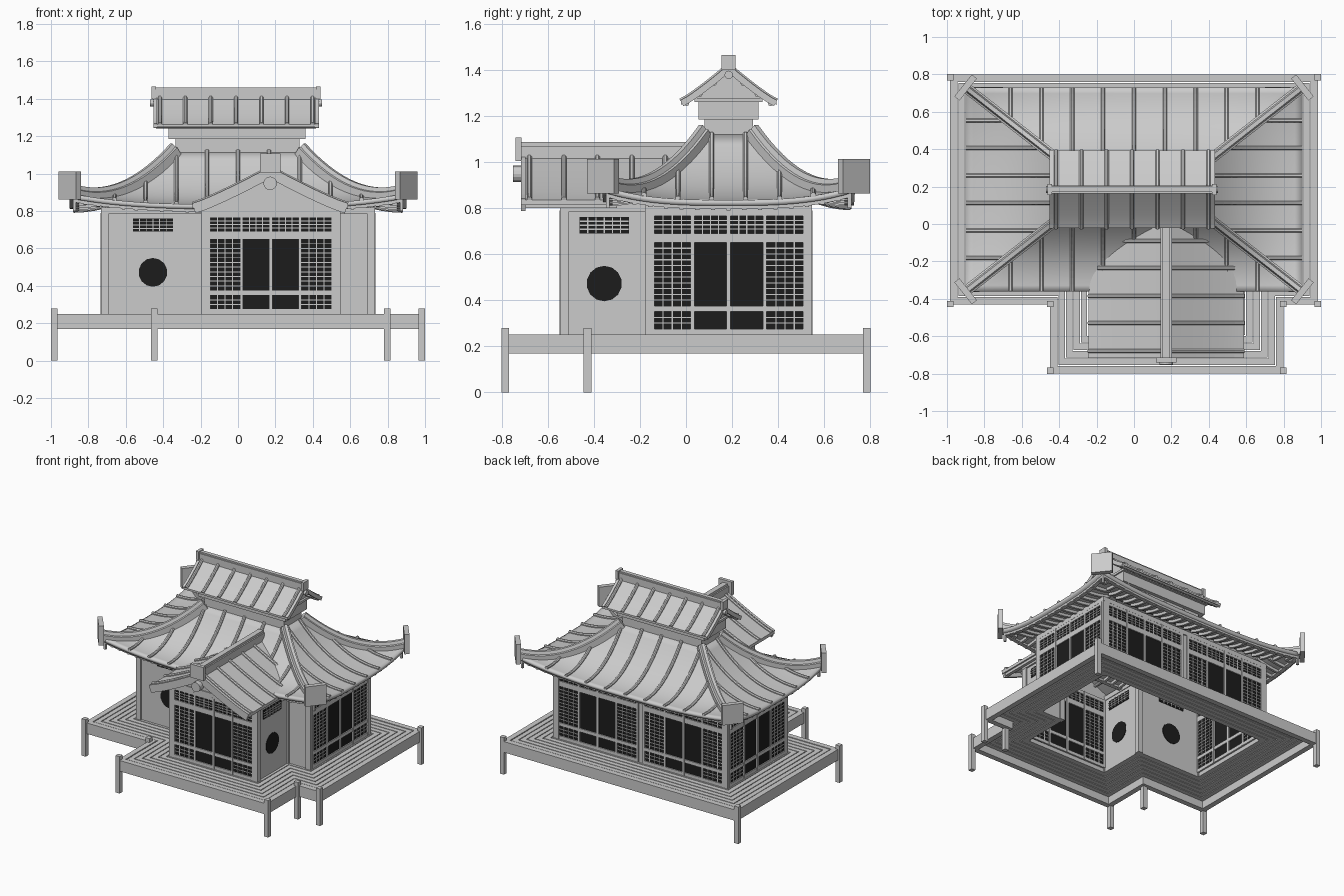
import bpy, bmesh, math
from mathutils import Vector, Matrix

if "Cube" in bpy.data.objects:
    bpy.data.objects.remove(bpy.data.objects["Cube"])

dark = bpy.data.materials.new("dark_pane")
dark.diffuse_color = (0.012, 0.012, 0.012, 1)
dark.use_nodes = True
dark.node_tree.nodes["Principled BSDF"].inputs["Base Color"].default_value = dark.diffuse_color


def finish(bm, name, mat=None, smooth=None, matrix=None):
    bmesh.ops.recalc_face_normals(bm, faces=bm.faces)
    me = bpy.data.meshes.new(name)
    if smooth:
        for f in bm.faces:
            f.smooth = True
    bm.to_mesh(me)
    bm.free()
    if smooth:
        me.set_sharp_from_angle(angle=math.radians(smooth))
    if mat:
        me.materials.append(mat)
    ob = bpy.data.objects.new(name, me)
    bpy.context.collection.objects.link(ob)
    if matrix:
        ob.matrix_world = matrix
    return ob


def box(bm, x0, x1, y0, y1, z0, z1):
    m = Matrix.Translation(((x0+x1)/2, (y0+y1)/2, (z0+z1)/2)) @ Matrix.Diagonal((x1-x0, y1-y0, z1-z0, 1))
    bmesh.ops.create_cube(bm, size=1, matrix=m)


def cyl_y(bm, x, y0, y1, z, r, n=12):
    m = Matrix.Translation((x, (y0+y1)/2, z)) @ Matrix.Rotation(math.pi/2, 4, 'X')
    bmesh.ops.create_cone(bm, cap_ends=True, segments=n, radius1=r, radius2=r, depth=y1-y0, matrix=m)


def loft(bm, loops):
    rows = [[bm.verts.new(p) for p in l] for l in loops]
    n = len(rows[0])
    for a, b in zip(rows, rows[1:]):
        for i in range(n):
            bm.faces.new((a[i], a[(i+1) % n], b[(i+1) % n], b[i]))
    bm.faces.new(rows[0])
    bm.faces.new(rows[-1])


def sweep(bm, path, section):
    """Sweep a (sideways, up) section along a path."""
    path = [Vector(p) for p in path]
    d = path[-1] - path[0]
    side = Vector((-d.y, d.x, 0)).normalized()
    loops = []
    for i, p in enumerate(path):
        t = path[min(i+1, len(path)-1)] - path[max(i-1, 0)]
        up = side.cross(t).normalized()
        if up.z < 0:
            up = -up
        loops.append([p + side*u + up*v for u, v in section])
    loft(bm, loops)


def rect(w, v0, v1):
    return [(-w/2, v0), (w/2, v0), (w/2, v1), (-w/2, v1)]


ROLL = [(-.011, -.005), (.011, -.005), (.011, .007), (.005, .014), (-.005, .014), (-.011, .007)]

# ---- deck, walls share one L-shaped outline
OUT = [(-.985, -.43), (-.45, -.43), (-.45, -.8), (.8, -.8), (.8, -.43), (.985, -.43), (.985, .8), (-.985, .8)]


def inset(d):
    res = []
    for i, p in enumerate(OUT):
        p, a, b = Vector(p), Vector(OUT[i-1]), Vector(OUT[(i+1) % len(OUT)])
        e, f = (p-a).normalized(), (b-p).normalized()
        res.append(p + d*Vector((-e.y-f.y, e.x+f.x)))
    return res


def ring(bm, d0, d1, z0, z1):
    loops = [[bm.verts.new((p.x, p.y, z)) for p in inset(d)] for d, z in ((d0, z0), (d0, z1), (d1, z1), (d1, z0))]
    n = len(OUT)
    for k in range(4):
        a, b = loops[k], loops[(k+1) % 4]
        for i in range(n):
            bm.faces.new((a[i], a[(i+1) % n], b[(i+1) % n], b[i]))


bm = bmesh.new()
ring(bm, 0, .04, .168, .25)
finish(bm, "deck_rim")
bm = bmesh.new()
for k in range(6):
    ring(bm, .046 + k*.04, .08 + k*.04, .22, .248)
finish(bm, "deck_planks")
bm = bmesh.new()
for p in inset(.002):
    y = max(-.785, min(.785, p.y))
    box(bm, p.x-.017, p.x+.017, y-.017, y+.017, 0, .28)
finish(bm, "deck_posts")

bm = bmesh.new()
ring(bm, .265, .285, .22, .82)
finish(bm, "walls")
bm = bmesh.new()
ring(bm, .252, .29, .785, .82)
finish(bm, "wall_top_beam")
bm = bmesh.new()
for p in inset(.273):
    box(bm, p.x-.02, p.x+.02, p.y-.02, p.y+.02, .22, .81)
box(bm, -.02, .02, .505, .54, .22, .81)
finish(bm, "wall_posts")

# ---- lattice door panels, round windows and vents (local x along wall, y depth)


def lattice(bm, x0, x1, z0, z1, cols, rows):
    for i in range(1, cols):
        x = x0 + (x1-x0)*i/cols
        box(bm, x-.0025, x+.0025, -.019, .019, z0, z1)
    for i in range(1, rows):
        z = z0 + (z1-z0)*i/rows
        box(bm, x0, x1, -.018, .018, z-.0025, z+.0025)


def place(x, y, deg):
    return Matrix.Translation((x, y, 0)) @ Matrix.Rotation(math.radians(deg), 4, 'Z')


def door_panel(name, m):
    bm = bmesh.new()
    box(bm, -.33, .33, -.014, .014, .25, .78)
    finish(bm, name + "_panes", dark, matrix=m)
    bm = bmesh.new()
    for x, w in ((0, .018), (-.157, .016), (.157, .016), (-.333, .02), (.333, .02)):
        box(bm, x-w/2, x+w/2, -.024, .024, .25, .79)
    for z0, z1 in ((.25, .275), (.35, .375), (.65, .69), (.765, .79)):
        box(bm, -.333, .333, -.022, .022, z0, z1)
    for s in (-1, 1):
        a, b = sorted((s*.165, s*.325))
        lattice(bm, a, b, .375, .65, 4, 11)
        lattice(bm, a, b, .275, .35, 4, 3)
        lattice(bm, a, b, .69, .765, 4, 4)
        a, b = sorted((s*.009, s*.149))
        lattice(bm, a, b, .69, .765, 4, 4)
    finish(bm, name + "_frame", matrix=m)


def round_window(name, m):
    bm = bmesh.new()
    cyl_y(bm, 0, -.014, .014, .472, .077, 14)
    box(bm, -.107, .107, -.014, .014, .69, .76)
    finish(bm, name + "_panes", dark, matrix=m)
    bm = bmesh.new()
    lattice(bm, -.107, .107, .69, .76, 6, 4)
    finish(bm, name + "_vent_bars", matrix=m)


door_panel("front_doors", place(.175, -.525, 0))
door_panel("right_doors", place(.71, .185, 90))
door_panel("left_doors", place(-.71, .185, -90))
door_panel("back_doors_a", place(.36, .525, 180))
door_panel("back_doors_b", place(-.36, .525, 180))
round_window("front_window", place(-.455, -.155, 0))
round_window("porch_right_window", place(.525, -.355, 90))
round_window("porch_left_window", place(-.175, -.355, -90))

# ---- main curved hip roof
CY = .185


def roof_pt(side, s, t):
    """side 0 front, 1 right, 2 back, 3 left; s -1..1 along the eave, t 0 top..1 eave."""
    a, b = .33 + .57*t, .1 + .445*t
    z = .835 + .285*(1-t)**2.2 + .06*t**3*abs(s)**3
    x, y = ((a*s, -b), (a, b*s), (-a*s, b), (-a, -b*s))[side]
    return Vector((x, CY+y, z))


bm = bmesh.new()
N, M = 24, 14
for side in range(4):
    g = [[bm.verts.new(roof_pt(side, -1+2*i/N, j/M)) for i in range(N+1)] for j in range(M+1)]
    for j in range(M):
        for i in range(N):
            bm.faces.new((g[j][i], g[j+1][i], g[j+1][i+1], g[j][i+1]))
bmesh.ops.remove_doubles(bm, verts=bm.verts, dist=1e-5)
roof = finish(bm, "main_roof", smooth=35)
sol = roof.modifiers.new("thickness", 'SOLIDIFY')
sol.thickness, sol.offset = .025, -1


def run(side, u, t0, t1, n=12):
    """Path down the slope at a constant distance u along the eave."""
    base, grow = ((.33, .57), (.1, .445))[side % 2]
    t0 = max(t0, (abs(u)-base)/grow)
    return [roof_pt(side, u/(base+grow*t), t) for t in (t0+(t1-t0)*i/n for i in range(n+1))]


bm, br, be = bmesh.new(), bmesh.new(), bmesh.new()
for side in range(4):
    us = [i*.165 for i in range(-4, 5)] if side % 2 == 0 else [(i-2.5)*.147 for i in range(6)]
    for u in us:
        sweep(bm, run(side, u, 0, 1), ROLL)
    n = 12 if side % 2 == 0 else 7
    for i in range(-n, n+1):
        sweep(br, run(side, i*.068, .6, .97, 4), rect(.018, -.045, -.02))
    sweep(be, [roof_pt(side, -1+i/10, .94) for i in range(21)], rect(.03, -.04, -.015))
finish(bm, "main_roof_battens")
finish(br, "eave_rafters")
finish(be, "eave_beams")

HIP = [(-.028, -.02), (.028, -.02), (.028, .026), (.018, .03), (.011, .052),
       (-.011, .052), (-.018, .03), (-.028, .026)]
bm, bb = bmesh.new(), bmesh.new()
for side in range(4):
    sweep(bm, [roof_pt(side, 1, i/16) for i in range(17)], HIP)
    c = roof_pt(side, 1, 1.0)
    d = Vector((c.x, c.y-CY, 0))
    ang = math.atan2(math.copysign(.62, d.y), math.copysign(.78, d.x))
    m = Matrix.Translation((c.x, c.y, .937)) @ Matrix.Rotation(ang, 4, 'Z') @ Matrix.Diagonal((.035, .15, .15, 1))
    bmesh.ops.create_cube(bb, size=1, matrix=m)
    k = roof_pt(side, 1, .955)
    box(bb, k.x-.008, k.x+.008, k.y-.008, k.y+.008, .80, .87)
finish(bm, "hip_ridges", smooth=35)
finish(bb, "hip_end_boards")

# ---- gable roofs: ridge along local y


def gable(name, half, zr, ze, y0, end, battens, barge, thick, matrix, both):
    Z = lambda q: ze + (zr-ze)*(1-q)**1.15
    qs = [i/8 for i in range(9)]
    bm, bt, bg = bmesh.new(), bmesh.new(), bmesh.new()
    for s in (-1, 1):
        loft(bm, [[(s*half*q, y0, Z(q)), (s*half*q, end(Z(q)), Z(q)),
                   (s*half*q, end(Z(q)), Z(q)-thick), (s*half*q, y0, Z(q)-thick)] for q in qs])
        for y in battens:
            path = [(s*half*q, y, Z(q)) for q in qs if end(Z(q)) >= y]
            if len(path) > 1:
                sweep(bt, path, ROLL)
        for y in ([y0+.008, end(zr)-.008] if both else [y0+.008]):
            sweep(bg, [(s*half*q, y, Z(q)) for q in qs], rect(.02, -barge, .006))
        for q in (.3, .6, .88):
            cyl_y(bg, s*half*q, y0+.012, end(Z(q))-.012, Z(q)-thick-.008, .011, 8)
    finish(bm, name + "_roof", smooth=35, matrix=matrix)
    finish(bt, name + "_battens", matrix=matrix)
    finish(bg, name + "_bargeboards_and_purlins", matrix=matrix)


def meet(z):
    t = 1 - max(0, min(1, (z-.835)/.285))**(1/2.2)
    return CY - (.1 + .445*t) + .07


PX = .172
gable("porch", .415, 1.03, .835, -.715, meet, (-.68, -.53, -.385, -.235, -.09), .05, .022,
      Matrix.Translation((PX, 0, 0)), False)
gable("upper", .207, 1.415, 1.262, -.44, lambda z: .44,
      [i*.136 for i in range(-3, 4)], .022, .014, Matrix.Translation((-.01, CY, 0)) @ Matrix.Rotation(math.pi/2, 4, 'Z'), True)

# porch ridge, end board, round ornament, gable wall
bm = bmesh.new()
box(bm, PX-.03, PX+.03, -.73, .03, 1.015, 1.07)
box(bm, PX-.02, PX+.02, -.73, .03, 1.07, 1.087)
box(bm, PX-.055, PX+.055, -.74, -.715, 1.005, 1.107)
cyl_y(bm, PX, -.752, -.70, .948, .036, 16)
finish(bm, "porch_ridge")
bm = bmesh.new()
loft(bm, [[(PX-.35, y, .79), (PX+.35, y, .79), (PX+.35, y, .835), (PX, y, 1.01), (PX-.35, y, .835)] for y in (-.54, -.51)])
for s in (-1, 1):
    x = PX + s*.385
    box(bm, x-.012, x+.012, -.71, -.3, .80, .83)
finish(bm, "porch_gable_wall")

# upper neck, plate, gable wall, ridge
bm = bmesh.new()
box(bm, -.335, .33, CY-.105, CY+.105, 1.08, 1.2)
box(bm, -.372, .36, CY-.13, CY+.13, 1.185, 1.265)
box(bm, -.385, .37, CY-.148, CY+.148, 1.26, 1.277)
loft(bm, [[(x, CY-.17, 1.27), (x, CY+.17, 1.27), (x, CY, 1.395)] for x in (-.37, .355)])
finish(bm, "upper_neck")
bm = bmesh.new()
box(bm, -.455, .435, CY-.022, CY+.022, 1.395, 1.45)
for x in (-.45, .43):
    box(bm, x-.012, x+.012, CY-.03, CY+.03, 1.4, 1.465)
    m = Matrix.Translation((x, CY, 1.378)) @ Matrix.Rotation(math.pi/2, 4, 'Y')
    bmesh.ops.create_cone(bm, cap_ends=True, segments=12, radius1=.018, radius2=.018, depth=.04, matrix=m)
box(bm, -.455, .435, CY-.015, CY+.015, 1.45, 1.46)
finish(bm, "upper_ridge")
